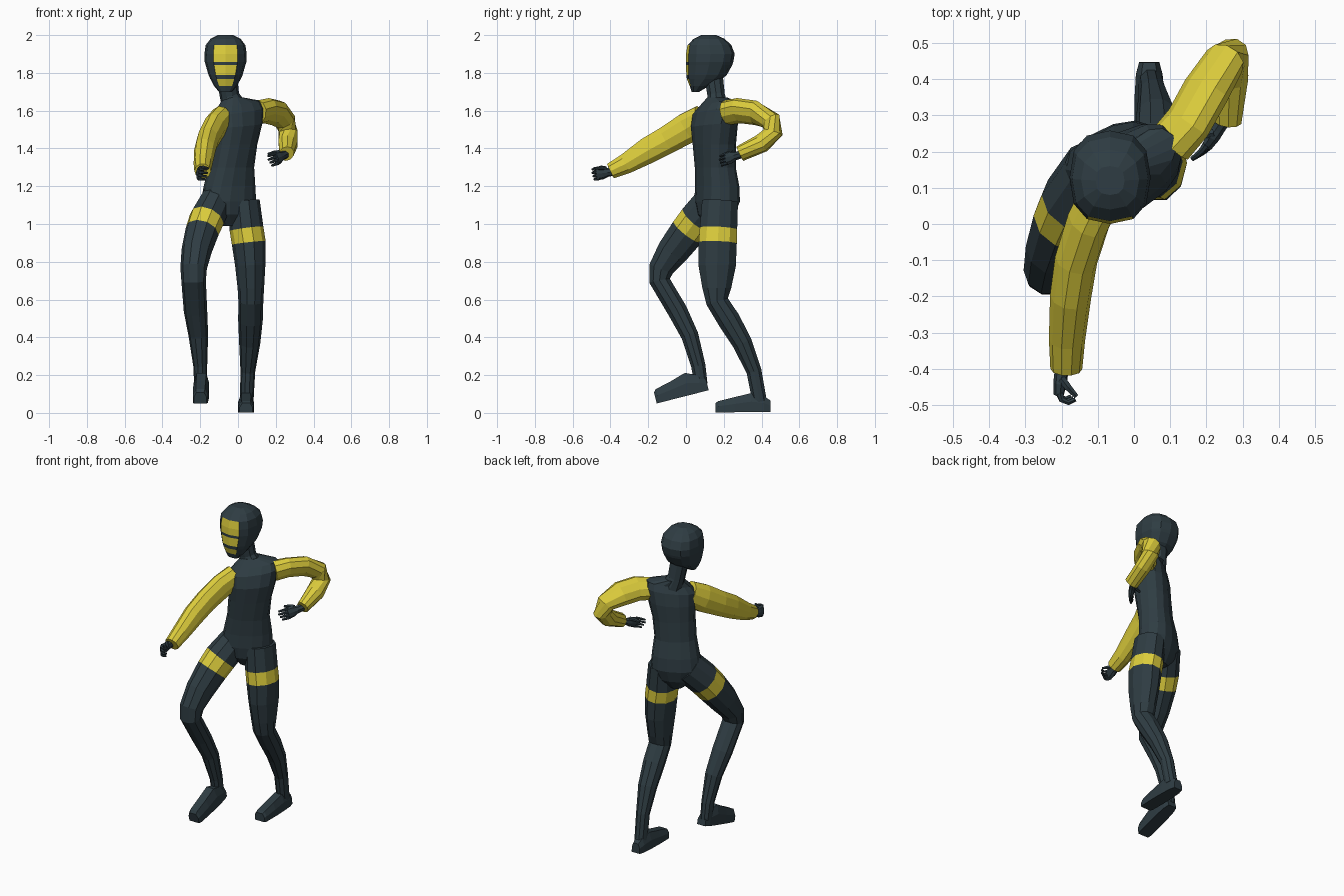
import bpy, bmesh, math
from mathutils import Vector as V


def material(name, rgb):
    m = bpy.data.materials.new(name)
    m.diffuse_color = (*rgb, 1)
    return m


MATS = [material("dark slate", (0.028, 0.046, 0.056)),
        material("yellow", (0.72, 0.61, 0.045))]


def loft(name, rings, rule=lambda seg, side: 0):
    """Skin closed rings; rule(segment, side) gives the material index."""
    bm = bmesh.new()
    rows = [[bm.verts.new(p) for p in r] for r in rings]
    n = len(rows[0])
    for i in range(len(rows) - 1):
        for k in range(n):
            j = (k + 1) % n
            f = bm.faces.new((rows[i][k], rows[i][j], rows[i + 1][j], rows[i + 1][k]))
            f.material_index = rule(i, k)
    bm.faces.new(rows[0][::-1]).material_index = rule(0, 0)
    bm.faces.new(rows[-1]).material_index = rule(len(rows) - 2, 0)
    bmesh.ops.recalc_face_normals(bm, faces=bm.faces[:])
    me = bpy.data.meshes.new(name)
    bm.to_mesh(me)
    bm.free()
    for m in MATS:
        me.materials.append(m)
    ob = bpy.data.objects.new(name, me)
    bpy.context.collection.objects.link(ob)
    return ob


def ellipse(c, u, v, a, b, n=12, p=1.0):
    pts = []
    for k in range(n):
        t = math.tau * k / n
        cs, sn = math.cos(t), math.sin(t)
        pts.append(V(c) + u * a * math.copysign(abs(cs) ** p, cs)
                   + v * b * math.copysign(abs(sn) ** p, sn))
    return pts


def tube(name, secs, ref=(1, 0, 0), n=10, rule=lambda seg, side: 0):
    """Limb: sections (x, y, z, half width, half depth) square to the path."""
    pts = [V(s[:3]) for s in secs]
    rings = []
    for i, s in enumerate(secs):
        before = (pts[i] - pts[i - 1]).normalized() if i else V((0, 0, 0))
        after = (pts[i + 1] - pts[i]).normalized() if i < len(pts) - 1 else V((0, 0, 0))
        t = (before + after).normalized()
        u = V(ref)
        u = (u - t * u.dot(t)).normalized()
        rings.append(ellipse(pts[i], u, t.cross(u), s[3], s[4], n))
    return loft(name, rings, rule)


# torso: x, y, z, half width, half depth, yaw, shoulder tilt
torso = [(-.05, .16, .99, .04, .05, 25, 0), (-.05, .16, 1.05, .115, .09, 25, 0),
         (-.05, .165, 1.12, .15, .105, 26, 0), (-.045, .165, 1.20, .14, .102, 28, 0),
         (-.035, .155, 1.30, .123, .095, 31, 0), (-.02, .15, 1.42, .125, .10, 35, 0),
         (-.005, .15, 1.52, .14, .105, 37, .08), (0, .155, 1.595, .15, .09, 38, .13),
         (.005, .165, 1.635, .13, .065, 38, .15), (-.025, .165, 1.67, .05, .05, 38, 0)]
rings = []
for x, y, z, a, b, yaw, tilt in torso:
    c, s = math.cos(math.radians(yaw)), math.sin(math.radians(yaw))
    rings.append(ellipse((x, y, z), V((c, s, tilt)), V((-s, c, 0)), a, b, 14, .85))
loft("torso", rings)

tube("neck", [(-.02, .165, 1.62, .065, .06), (-.045, .16, 1.68, .052, .048),
              (-.06, .145, 1.79, .055, .052)])

# head: z, half width, front y, back y; face stripes on the front facets
head = [(1.70, .035, .03, .07), (1.73, .06, .02, .12), (1.767, .08, .005, .19),
        (1.788, .09, .002, .215), (1.841, .105, 0, .245), (1.857, .11, 0, .25),
        (1.90, .112, 0, .258), (1.947, .105, .008, .24), (1.98, .08, .04, .205),
        (2.0, .04, .08, .16)]
loft("head", [ellipse((-.066, (f + k) / 2, z), V((1, 0, 0)), V((0, 1, 0)), w, (k - f) / 2, 12, .8)
              for z, w, f, k in head],
     lambda seg, side: int(seg in (1, 3, 5, 6) and side in (8, 9)))

# legs with a thigh band
band = lambda seg, side: int(seg == 1)
tube("right_leg", [(-.11, .15, 1.13, .085, .10), (-.165, .06, 1.025, .095, .10),
                   (-.19, .01, .96, .09, .098), (-.22, -.07, .855, .08, .088),
                   (-.235, -.13, .765, .07, .07), (-.235, -.14, .70, .065, .058),
                   (-.225, -.045, .54, .062, .055), (-.21, .02, .41, .052, .048),
                   (-.2, .065, .25, .037, .04), (-.198, .08, .15, .034, .036)], rule=band)
tube("left_leg", [(.03, .18, 1.12, .085, .10), (.045, .172, .975, .09, .104),
                  (.057, .168, .90, .09, .106), (.065, .165, .78, .08, .104),
                  (.068, .163, .66, .07, .08), (.068, .165, .59, .066, .062),
                  (.066, .228, .49, .065, .063), (.062, .298, .37, .056, .055),
                  (.052, .36, .22, .039, .042), (.046, .39, .06, .036, .04)], rule=band)


# feet: bevelled profile swept from heel to toe
def foot(name, heel, toe, heights):
    heel, toe = V(heel), V(toe)
    side = V((1, 0, 0))
    up = side.cross(heel - toe).normalized()
    rings = []
    for t, w, h in zip((0, .12, .35, .65, .95, 1), (.028, .037, .041, .042, .04, .034), heights):
        c = heel.lerp(toe, t)
        rings.append([c + side * w * a + up * h * b for a, b in
                      ((-1, 0), (1, 0), (1, .55), (.6, 1), (-.6, 1), (-1, .55))])
    loft(name, rings)


foot("right_foot", (-.19, .12, .12), (-.2, -.155, .05), (.06, .09, .12, .095, .075, .06))
foot("left_foot", (.042, .447, .006), (.043, .157, .002), (.06, .085, .10, .08, .06, .05))

# sleeves
yellow = lambda seg, side: 1
tube("right_sleeve", [(-.085, .09, 1.56, .06, .075), (-.125, .01, 1.51, .06, .085),
                      (-.16, -.1, 1.445, .059, .077), (-.175, -.2, 1.39, .057, .073),
                      (-.185, -.32, 1.318, .05, .056), (-.187, -.40, 1.28, .044, .044)],
     rule=yellow)
tube("left_sleeve", [(.10, .22, 1.59, .07, .06), (.15, .28, 1.60, .075, .055),
                     (.20, .37, 1.588, .075, .055), (.25, .45, 1.545, .058, .055),
                     (.265, .462, 1.485, .05, .055), (.265, .40, 1.427, .048, .055),
                     (.257, .285, 1.372, .044, .038)], ref=(.6, -.3, .74), rule=yellow)


# hands: palm, four curling fingers and a thumb
def hand(name, wrist, d, n, curl):
    w, d, n = V(wrist), V(d).normalized(), V(n)
    n = (n - d * n.dot(d)).normalized()
    s = d.cross(n)
    if s.z < 0:
        s = -s
    loft(name + "_palm", [ellipse(w + d * t, s, n, a, b, 8) for t, a, b in
                          ((-.03, .022, .02), (.01, .024, .019), (.035, .034, .019), (.068, .036, .014))])
    for i in range(4):
        p, secs = w + d * .06 + s * (i - 1.5) * .018, []
        for j in range(4):
            r = .010 - .0013 * j
            secs.append((*p, r, r))
            a = curl * (j + .5)
            p = p + (d * math.cos(a) + n * math.sin(a)) * (.021 - abs(i - 2) * .002)
        tube(f"{name}_finger_{i + 1}", secs, ref=s, n=6)
    base = w + d * .02 + s * .022
    mid, tip = base + (d + n + s * .4) * .02, base + (d * 1.3 + n * 1.4 + s * .3) * .033
    tube(name + "_thumb", [(*base, .013, .013), (*mid, .011, .011), (*tip, .007, .007)], ref=s, n=6)


hand("right_hand", (-.2, -.405, 1.275), (-.12, -1, -.12), (1, -.1, -.1), .85)
hand("left_hand", (.237, .27, 1.362), (-.5, -.8, -.22), (-.8, .5, -.2), .16)
